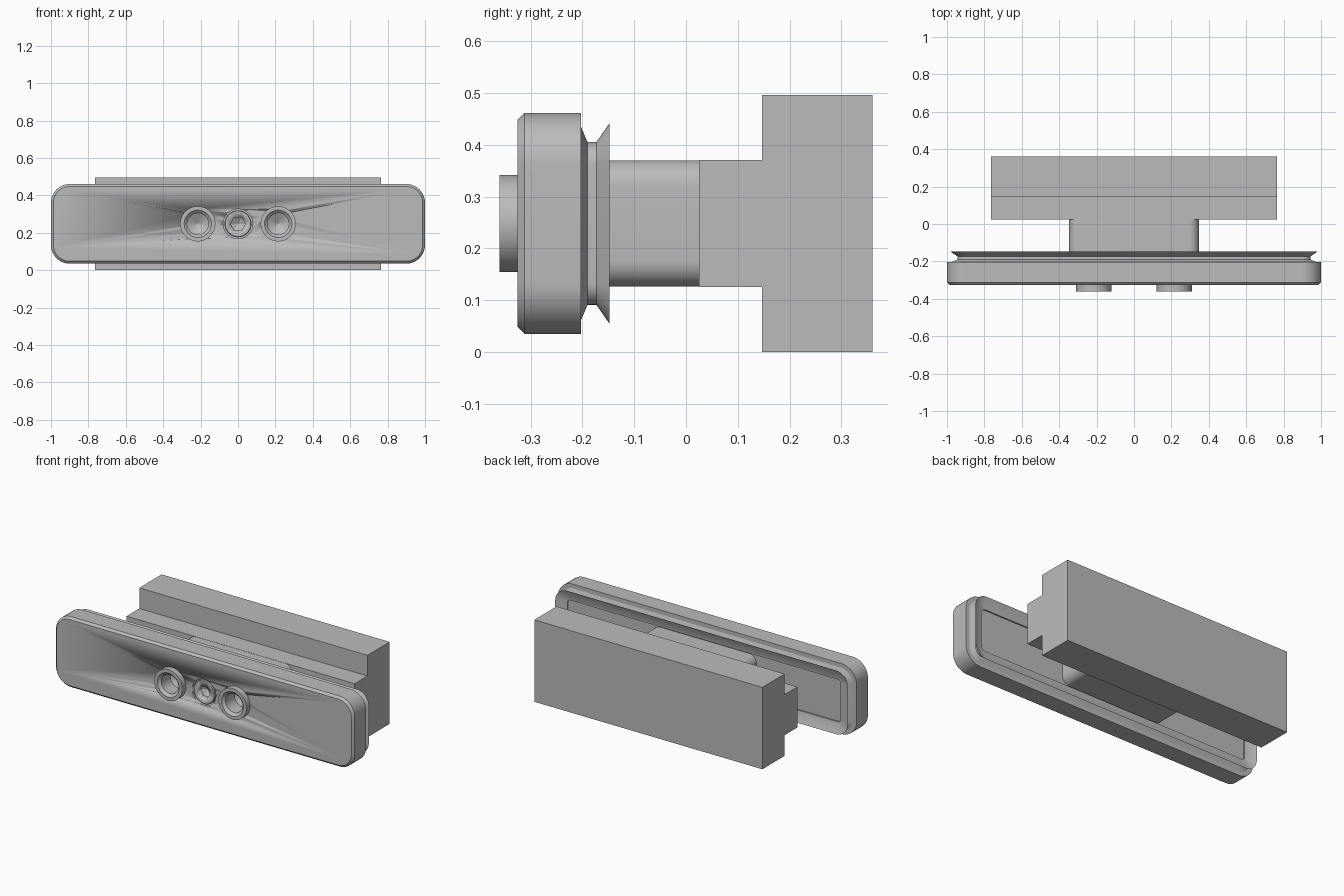
import bpy
import bmesh
import math

ZC = 0.248  # height of the centre line

cube = bpy.data.objects.get("Cube")
if cube:
    bpy.data.objects.remove(cube, do_unlink=True)

grey = bpy.data.materials.new("light_grey")
grey.use_nodes = True
colour = (0.5, 0.5, 0.5, 1)
grey.diffuse_color = colour
grey.node_tree.nodes["Principled BSDF"].inputs["Base Color"].default_value = colour


def finish(name, bm):
    bmesh.ops.recalc_face_normals(bm, faces=bm.faces)
    mesh = bpy.data.meshes.new(name)
    bm.to_mesh(mesh)
    bm.free()
    mesh.materials.append(grey)
    ob = bpy.data.objects.new(name, mesh)
    bpy.context.scene.collection.objects.link(ob)
    bpy.ops.object.select_all(action='DESELECT')
    ob.select_set(True)
    bpy.context.view_layer.objects.active = ob
    bpy.ops.object.shade_smooth_by_angle(angle=math.radians(28))
    return ob


def rounded_rect(hx, hz, r, steps=10):
    pts = []
    for q, (sx, sz) in enumerate([(1, 1), (-1, 1), (-1, -1), (1, -1)]):
        for i in range(steps + 1):
            a = math.pi / 2 * (q + i / steps)
            pts.append((sx * (hx - r) + r * math.cos(a), sz * (hz - r) + r * math.sin(a)))
    return pts


def circle(r, n=48):
    return [(r * math.cos(2 * math.pi * i / n), r * math.sin(2 * math.pi * i / n)) for i in range(n)]


def loft(name, sections, x=0):
    """Skin a stack of (y, outline) sections running along y, capping both ends."""
    bm = bmesh.new()
    rings = [[bm.verts.new((x + px, y, ZC + pz)) for px, pz in pts] for y, pts in sections]
    for a, b in zip(rings, rings[1:]):
        for i in range(len(a)):
            j = (i + 1) % len(a)
            bm.faces.new((a[i], a[j], b[j], b[i]))
    bm.faces.new(rings[0])
    bm.faces.new(rings[-1])
    return finish(name, bm)


def lathe(name, profile, x=0, n=48):
    return loft(name, [(y, circle(r, n)) for y, r in profile], x)


def cut(target, cutter):
    mod = target.modifiers.new("cut", 'BOOLEAN')
    mod.operation = 'DIFFERENCE'
    mod.solver = 'EXACT'
    mod.object = cutter
    bpy.context.view_layer.objects.active = target
    bpy.ops.object.modifier_apply(modifier=mod.name)
    bpy.data.objects.remove(cutter, do_unlink=True)


# Front plate with a chamfered front edge
plate = loft("front_plate", [
    (-0.325, rounded_rect(0.987, 0.2, 0.087)),
    (-0.312, rounded_rect(1.0, 0.213, 0.1)),
    (-0.203, rounded_rect(1.0, 0.213, 0.1)),
])
cut(plate, lathe("screw_cutter", [(-0.35, 0.079), (-0.27, 0.079)]))
for sx in (-1, 1):
    cut(plate, lathe("stud_cutter", [(-0.35, 0.08), (-0.22, 0.08)], sx * 0.215))

# Grooved gasket with a flared lip and dished back
outline = [(-0.205, 0.021), (-0.19, 0.056), (-0.173, 0.056), (-0.148, 0.02),
           (-0.172, 0.075), (-0.172, 0.085), (-0.18, 0.085)]
loft("flared_gasket", [(y, rounded_rect(1 - d, 0.213 - d, max(0.1 - d, 0.02))) for y, d in outline])

# Connecting neck
neck = rounded_rect(0.347, 0.122, 0.05)
loft("neck", [(-0.19, neck), (0.03, neck)])

# T-shaped rail: profile in y and z, extruded along x
half = [(0.025, 0.123), (0.147, 0.123), (0.147, 0.248), (0.36, 0.248)]
profile = half + [(y, -z) for y, z in reversed(half)]
bm = bmesh.new()
face = bm.faces.new([bm.verts.new((-0.764, y, ZC + z)) for y, z in profile])
ext = bmesh.ops.extrude_face_region(bm, geom=[face])
bmesh.ops.translate(bm, vec=(1.528, 0, 0),
                    verts=[v for v in ext["geom"] if isinstance(v, bmesh.types.BMVert)])
finish("t_rail", bm)

# Two hollow studs with countersunk mouths and pointed wells
for side, sx in (("right", -1), ("left", 1)):
    lathe(side + "_stud", [
        (-0.215, 0.079), (-0.325, 0.079), (-0.325, 0.094), (-0.36, 0.094),
        (-0.36, 0.073), (-0.345, 0.057), (-0.26, 0.057), (-0.23, 0.002)], sx * 0.215)

# Centre screw, sunk in its hole, with a hexagonal socket
screw = lathe("centre_screw", [(-0.265, 0.072), (-0.32, 0.072), (-0.325, 0.068)])
cut(screw, lathe("socket_cutter", [(-0.35, 0.04), (-0.3, 0.04), (-0.28, 0.002)], n=6))
